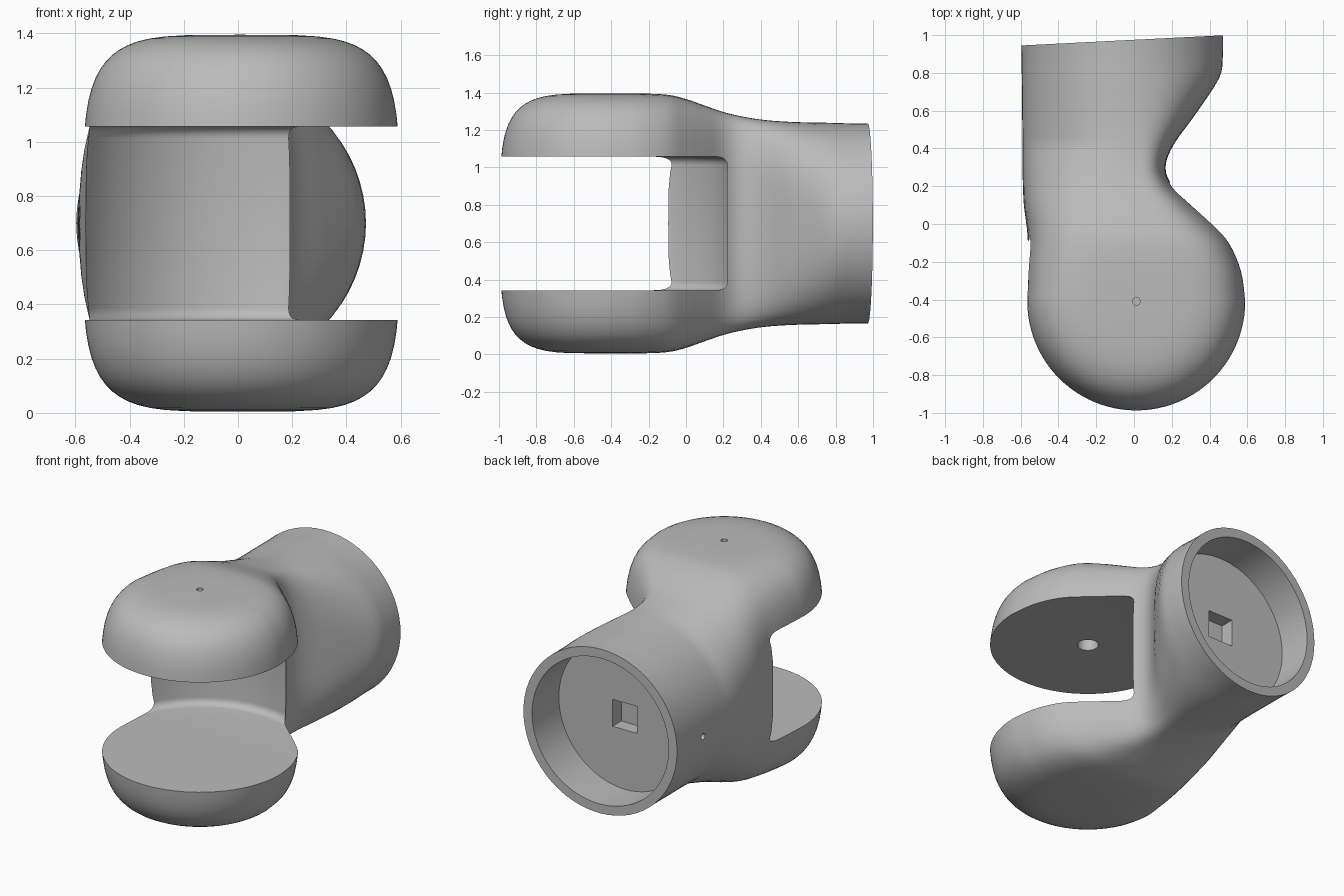
import bpy, bmesh, math
from mathutils import Vector, Matrix

if bpy.data.objects.get("Cube"):
    bpy.data.objects.remove(bpy.data.objects["Cube"], do_unlink=True)

MID = 0.70                      # height of the symmetry plane
AXIS = Vector((0.012, -0.41))   # vertical hinge axis
N = 32                          # points from crest to underside

grey = bpy.data.materials.new("plain_grey")
grey.use_nodes = True
grey.diffuse_color = (0.5, 0.5, 0.5, 1)
grey.node_tree.nodes["Principled BSDF"].inputs["Base Color"].default_value = (0.5, 0.5, 0.5, 1)


def superellipse(w, h, p):
    """Half outline from the crest round to the underside, as (width, height)."""
    pts = []
    for i in range(N + 1):
        a = math.pi * i / N
        s, c = max(math.sin(a), 0), math.cos(a)
        if i == N:
            s = 0
        pts.append((w * s ** (2 / p), math.copysign(h * abs(c) ** (2 / p), c)))
    return pts


def patch(bm, rows, closed):
    """Skin quads between neighbouring rows of points."""
    grid = [[bm.verts.new(p) for p in row] for row in rows]
    n = len(grid[0])
    for a, b in zip(grid, grid[1:]):
        for i in range(n if closed else n - 1):
            j = (i + 1) % n
            bm.faces.new((a[i], a[j], b[j], b[i]))
    return grid


def catmull(rows, steps):
    out = []
    for k in range(len(rows) - 1):
        p0, p1, p2, p3 = (rows[min(max(k + d, 0), len(rows) - 1)] for d in (-1, 0, 1, 2))
        for s in range(steps):
            t = s / steps
            out.append([b + t / 2 * (c - a + t * (2 * a - 5 * b + 4 * c - d + t * (3 * (b - c) + d - a)))
                        for a, b, c, d in zip(p0, p1, p2, p3)])
    return out + [list(rows[-1])]


# Stations along the body: y, left edge, right edge, half height, squareness
stations = [
    (-0.41, -0.572, 0.596, 0.695, 4.5),
    (-0.25, -0.568, 0.574, 0.695, 4.4),
    (-0.1, -0.562, 0.51, 0.688, 4.2),
    (0, -0.57, 0.42, 0.665, 4),
    (0.1, -0.583, 0.31, 0.63, 4),
    (0.2, -0.588, 0.205, 0.596, 4),
    (0.3, -0.59, 0.167, 0.572, 4),
    (0.42, -0.59, 0.21, 0.553, 3.4),
    (0.58, -0.592, 0.325, 0.542, 2.7),
    (0.77, -0.594, 0.45, 0.538, 2.1),
    (0.87, -0.595, 0.47, 0.535, 2),
    (0.972, -0.597, 0.472, 0.535, 2),
]

bm = bmesh.new()

# Neck and tube: closed sections, with the open end slightly slanted
rings = []
for y, left, right, h, p in catmull(stations, 4):
    f = (y + 0.41) / 1.38
    crest = AXIS.x - 0.075 * f
    slant = 0.05 * max(0, (y - 0.77) / 0.2)
    p_left = max(2, 4.5 - 3 * (y + 0.41))
    side_r = superellipse(right - crest, h, p)
    side_l = superellipse(crest - left, h, p_left)
    ring = [(crest + u, y + slant * u, MID + v) for u, v in side_r]
    ring += [(crest - u, y - slant * u, MID + v) for u, v in side_l[-2:0:-1]]
    rings.append(ring)
grid = patch(bm, rings, True)
bm.faces.new(grid[-1])

# Rounded hinge head: half a turn of the same outline
rows = []
for k in range(49):
    a = math.pi * k / 48
    r = 0.584 - 0.0 * k
    rows.append([(AXIS.x + u * math.cos(a), AXIS.y - u * math.sin(a), MID + v)
                 for u, v in superellipse(r, 0.695, 4.5)])
patch(bm, rows, False)
bmesh.ops.remove_doubles(bm, verts=bm.verts, dist=0.0008)
bmesh.ops.dissolve_degenerate(bm, edges=bm.edges, dist=0.0001)
bmesh.ops.recalc_face_normals(bm, faces=bm.faces)
mesh = bpy.data.meshes.new("hinge_body")
bm.to_mesh(mesh)
bm.free()
body = bpy.data.objects.new("hinge_body", mesh)
bpy.context.collection.objects.link(body)
mesh.materials.append(grey)


def cut(name, radius, centre, depth, axis="Z", sides=48, fillet=0):
    """Subtract a prism with its axis along the given direction."""
    b = bmesh.new()
    bmesh.ops.create_cone(b, cap_ends=True, segments=sides, radius1=radius, radius2=radius, depth=depth)
    if sides == 4:
        bmesh.ops.rotate(b, verts=b.verts, matrix=Matrix.Rotation(math.pi / 4, 3, "Z"))
    if fillet:
        rims = [e for e in b.edges if len({round(v.co.z, 4) for v in e.verts}) == 1]
        bmesh.ops.bevel(b, geom=rims, offset=fillet, segments=5, profile=0.5, affect="EDGES")
    turn = {"X": Matrix.Rotation(math.pi / 2, 3, "Y"), "Y": Matrix.Rotation(math.pi / 2, 3, "X")}
    if axis in turn:
        bmesh.ops.rotate(b, verts=b.verts, matrix=turn[axis])
    bmesh.ops.translate(b, verts=b.verts, vec=centre)
    me = bpy.data.meshes.new(name)
    b.to_mesh(me)
    b.free()
    me.materials.append(grey)
    tool = bpy.data.objects.new(name, me)
    tool.hide_render = True
    bpy.context.collection.objects.link(tool)
    mod = body.modifiers.new(name, "BOOLEAN")
    mod.operation, mod.solver, mod.object = "DIFFERENCE", "EXACT", tool
    bpy.ops.object.modifier_apply(modifier=name)
    bpy.data.objects.remove(tool, do_unlink=True)


bpy.context.view_layer.objects.active = body
body.select_set(True)

# Slot between the jaws, with a curved and filleted back wall
cut("slot", 0.655, (AXIS.x, AXIS.y, MID), 0.715, sides=128, fillet=0.045)
# Round socket in the tube end and the square recess in its floor
cut("socket", 0.475, (-0.063, 1.02, MID), 0.6, "Y", 96)
cut("square_recess", 0.124, (-0.063, 0.73, MID), 0.2, "Y", 4)
# Pivot hole with a wider bore on the inside of the upper jaw
cut("pivot_bore", 0.062, (AXIS.x, AXIS.y, 1.1), 0.2)
cut("pivot_hole", 0.02, (AXIS.x, AXIS.y, 1.3), 0.4, sides=24)
# Small pin hole in the side of the tube
cut("pin_hole", 0.02, (-0.58, 0.67, MID - 0.01), 0.14, "X", 24)

bpy.ops.object.shade_smooth_by_angle(angle=math.radians(32))
